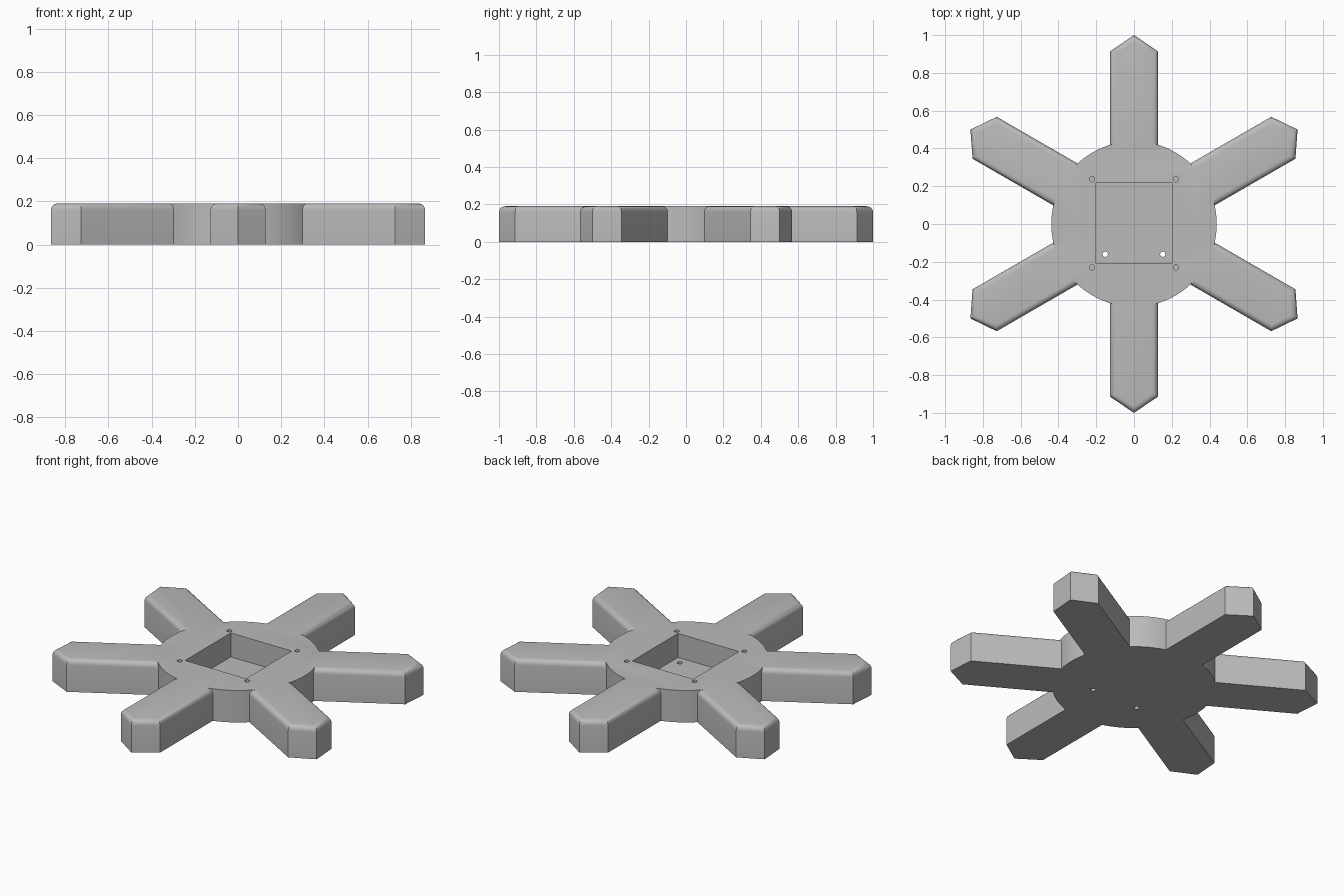
import bpy, bmesh, math
from mathutils import Matrix

HEIGHT = 0.19
FLOOR = 0.048

cube = bpy.data.objects.get("Cube")
if cube:
    bpy.data.objects.remove(cube, do_unlink=True)

grey = bpy.data.materials.new("grey plastic")
grey.use_nodes = True
colour = (0.50, 0.50, 0.50, 1)
grey.diffuse_color = colour
grey.node_tree.nodes["Principled BSDF"].inputs["Base Color"].default_value = colour


def finish(name, bm):
    bmesh.ops.recalc_face_normals(bm, faces=bm.faces)
    mesh = bpy.data.meshes.new(name)
    bm.to_mesh(mesh)
    bm.free()
    mesh.materials.append(grey)
    obj = bpy.data.objects.new(name, mesh)
    bpy.context.collection.objects.link(obj)
    return obj


def prism(outline, bottom, top):
    bm = bmesh.new()
    face = bm.faces.new([bm.verts.new((x, y, bottom)) for x, y in outline])
    lifted = bmesh.ops.extrude_face_region(bm, geom=[face])["geom"]
    verts = [g for g in lifted if isinstance(g, bmesh.types.BMVert)]
    bmesh.ops.translate(bm, verts=verts, vec=(0, 0, top - bottom))
    return bm


def disc(x, y, radius, sides, bottom, top):
    angles = [math.tau * i / sides for i in range(sides)]
    return prism([(x + radius * math.cos(a), y + radius * math.sin(a)) for a in angles], bottom, top)


def combine(target, tool, operation):
    mod = target.modifiers.new(operation.lower(), "BOOLEAN")
    mod.operation, mod.solver, mod.object = operation, "EXACT", tool
    bpy.context.view_layer.objects.active = target
    bpy.ops.object.modifier_apply(modifier=mod.name)
    bpy.data.objects.remove(tool, do_unlink=True)


# Round hub
body = finish("six_arm_hub", disc(0, 0, 0.438, 96, 0, HEIGHT))

# Six pointed arms with rounded top edges
INNER = 0.3
for i in range(6):
    bm = prism([(INNER, -0.128), (0.913, -0.128), (1, 0), (0.913, 0.128), (INNER, 0.128)], 0, HEIGHT)
    rim = [e for e in bm.edges
           if all(v.co.z > HEIGHT - 0.001 for v in e.verts)
           and any(v.co.x > INNER + 0.01 for v in e.verts)]
    bmesh.ops.bevel(bm, geom=rim, offset=0.03, segments=5, profile=0.5, affect="EDGES")
    bm.transform(Matrix.Rotation(math.radians(30 + 60 * i), 4, "Z"))
    combine(body, finish("arm", bm), "UNION")

# Square pocket in the top
pocket = prism([(-0.2, -0.21), (0.2, -0.21), (0.2, 0.218), (-0.2, 0.218)], FLOOR, HEIGHT + 0.1)
combine(body, finish("pocket_cutter", pocket), "DIFFERENCE")

# Blind screw holes at the pocket corners, and two holes through its floor
for side in (-1, 1):
    for y in (-0.23, 0.237):
        combine(body, finish("screw_cutter", disc(side * 0.222, y, 0.014, 20, FLOOR, HEIGHT + 0.1)), "DIFFERENCE")
    combine(body, finish("floor_cutter", disc(side * 0.152, -0.16, 0.014, 20, -0.1, HEIGHT)), "DIFFERENCE")

# Merge flat regions and smooth the curved ones
bm = bmesh.new()
bm.from_mesh(body.data)
bmesh.ops.remove_doubles(bm, verts=bm.verts, dist=0.0001)
bmesh.ops.dissolve_limit(bm, angle_limit=math.radians(0.5), verts=bm.verts, edges=bm.edges)
bm.to_mesh(body.data)
bm.free()
bpy.ops.object.select_all(action="DESELECT")
body.select_set(True)
bpy.context.view_layer.objects.active = body
bpy.ops.object.shade_smooth_by_angle(angle=math.radians(30))
